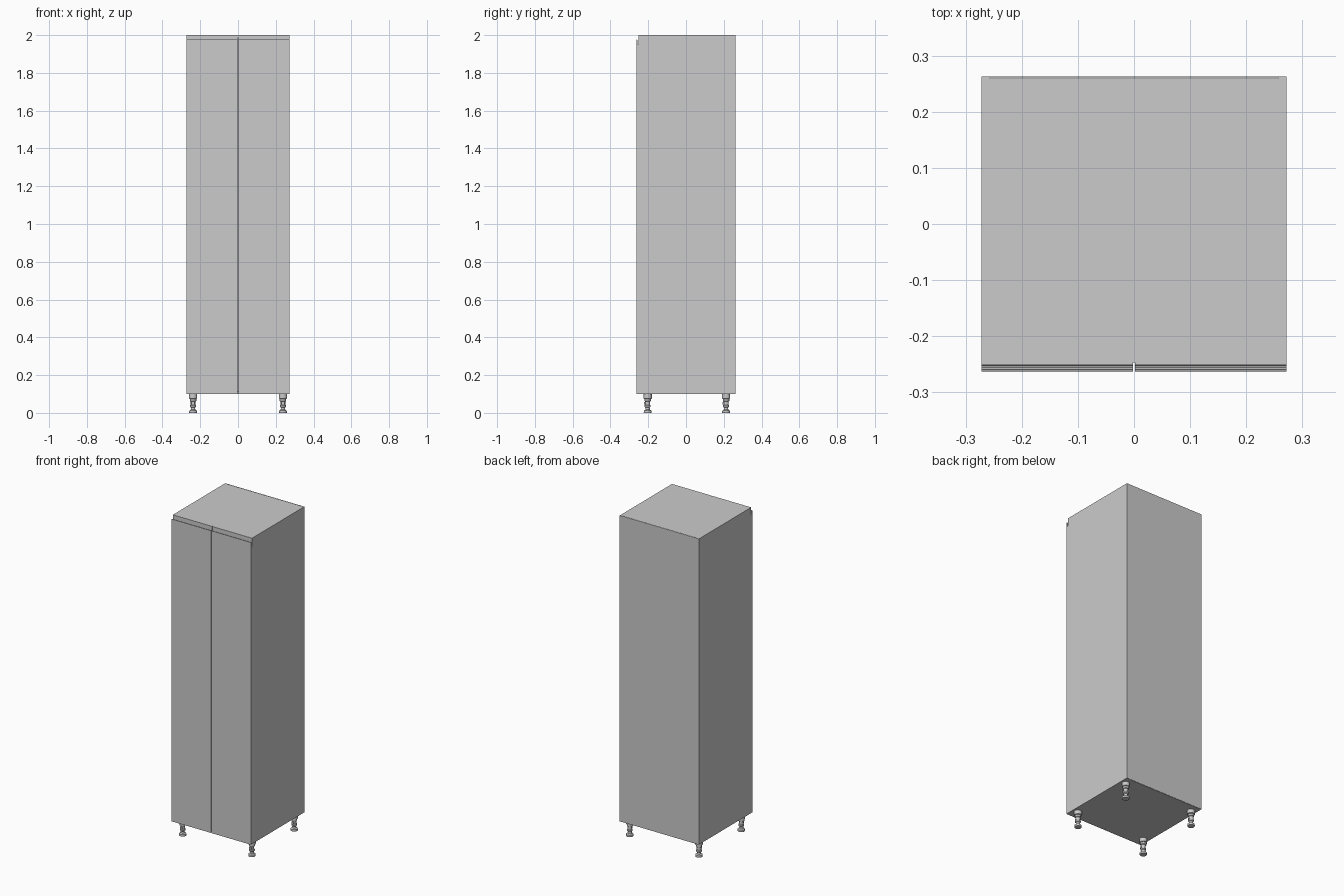
import bpy, bmesh, math
from mathutils import Matrix

if "Cube" in bpy.data.objects:
    bpy.data.objects.remove(bpy.data.objects["Cube"])

W, BACK, FRONT = 0.272, 0.263, -0.263      # half width, rear and front planes
Z0, Z1 = 0.10, 2.0                         # cabinet bottom and top
T = 0.015                                  # board thickness
BODY_Y = -0.247                            # front edge of the boards


def finish(name, bm):
    bmesh.ops.recalc_face_normals(bm, faces=bm.faces)
    me = bpy.data.meshes.new(name)
    bm.to_mesh(me)
    bm.free()
    ob = bpy.data.objects.new(name, me)
    bpy.context.collection.objects.link(ob)
    return ob


def add_box(bm, x0, x1, y0, y1, z0, z1):
    m = Matrix.Translation(((x0 + x1) / 2, (y0 + y1) / 2, (z0 + z1) / 2))
    m = m @ Matrix.Diagonal((x1 - x0, y1 - y0, z1 - z0, 1))
    bmesh.ops.create_cube(bm, size=1, matrix=m)


def box(name, *dims):
    bm = bmesh.new()
    add_box(bm, *dims)
    return finish(name, bm)


def door(name, x0, x1):
    # side profile (y, z) with a finger groove behind a lower front lip
    prof = [(BODY_Y, Z0), (FRONT, Z0), (FRONT, 1.974), (-0.262, 1.977),
            (-0.259, 1.977), (-0.258, 1.974), (-0.258, 1.955), (-0.256, 1.95),
            (-0.253, 1.95), (-0.251, 1.955), (-0.251, Z1), (BODY_Y, Z1)]
    bm = bmesh.new()
    face = bm.faces.new([bm.verts.new((x0, y, z)) for y, z in prof])
    ext = bmesh.ops.extrude_face_region(bm, geom=[face], use_keep_orig=True)
    verts = [g for g in ext["geom"] if isinstance(g, bmesh.types.BMVert)]
    bmesh.ops.translate(bm, verts=verts, vec=(x1 - x0, 0, 0))
    return finish(name, bm)


def leg(name, x, y, n=24):
    # lathed adjustable leg: foot, threaded neck, sleeve, socket
    prof = [(0, 0), (0.020, 0), (0.021, 0.003), (0.020, 0.012), (0.012, 0.017),
            (0.011, 0.028), (0.016, 0.032), (0.016, 0.040), (0.013, 0.043),
            (0.013, 0.060), (0.017, 0.063), (0.017, 0.074), (0.022, 0.076),
            (0.022, Z0), (0, Z0)]
    bm = bmesh.new()
    vs = [bm.verts.new((r, 0, z)) for r, z in prof]
    es = [bm.edges.new(p) for p in zip(vs, vs[1:])]
    bmesh.ops.spin(bm, geom=vs + es, cent=(0, 0, 0), axis=(0, 0, 1),
                   angle=math.tau, steps=n)
    bmesh.ops.remove_doubles(bm, verts=bm.verts, dist=1e-5)
    # small clip on the front of the sleeve
    add_box(bm, -0.007, 0.007, -0.019, -0.010, 0.044, 0.058)
    ob = finish(name, bm)
    ob.location = (x, y, 0)
    bpy.context.view_layer.objects.active = ob
    ob.select_set(True)
    bpy.ops.object.shade_smooth_by_angle(angle=math.radians(30))
    ob.select_set(False)


# carcass boards
for side, s in (("left", -1), ("right", 1)):
    a, b = sorted((s * W, s * (W - T)))
    box(side + "_side_board", a, b, BODY_Y, BACK, Z0, Z1)
    # doors either side of a narrow central gap
    a, b = sorted((s * 0.002, s * W))
    door(side + "_door", a, b)
    for end, y in (("front", -0.203), ("rear", 0.212)):
        leg(f"{end}_{side}_leg", s * 0.238, y)

box("top_board", -W + T, W - T, BODY_Y, 0.259, Z1 - T, Z1)
box("bottom_board", -W + T, W - T, BODY_Y, 0.259, Z0, Z0 + T)

# thin back panel, leaving a fine slot behind the top board
box("back_panel", -W + T, W - T, 0.2615, BACK, Z0, Z1)
